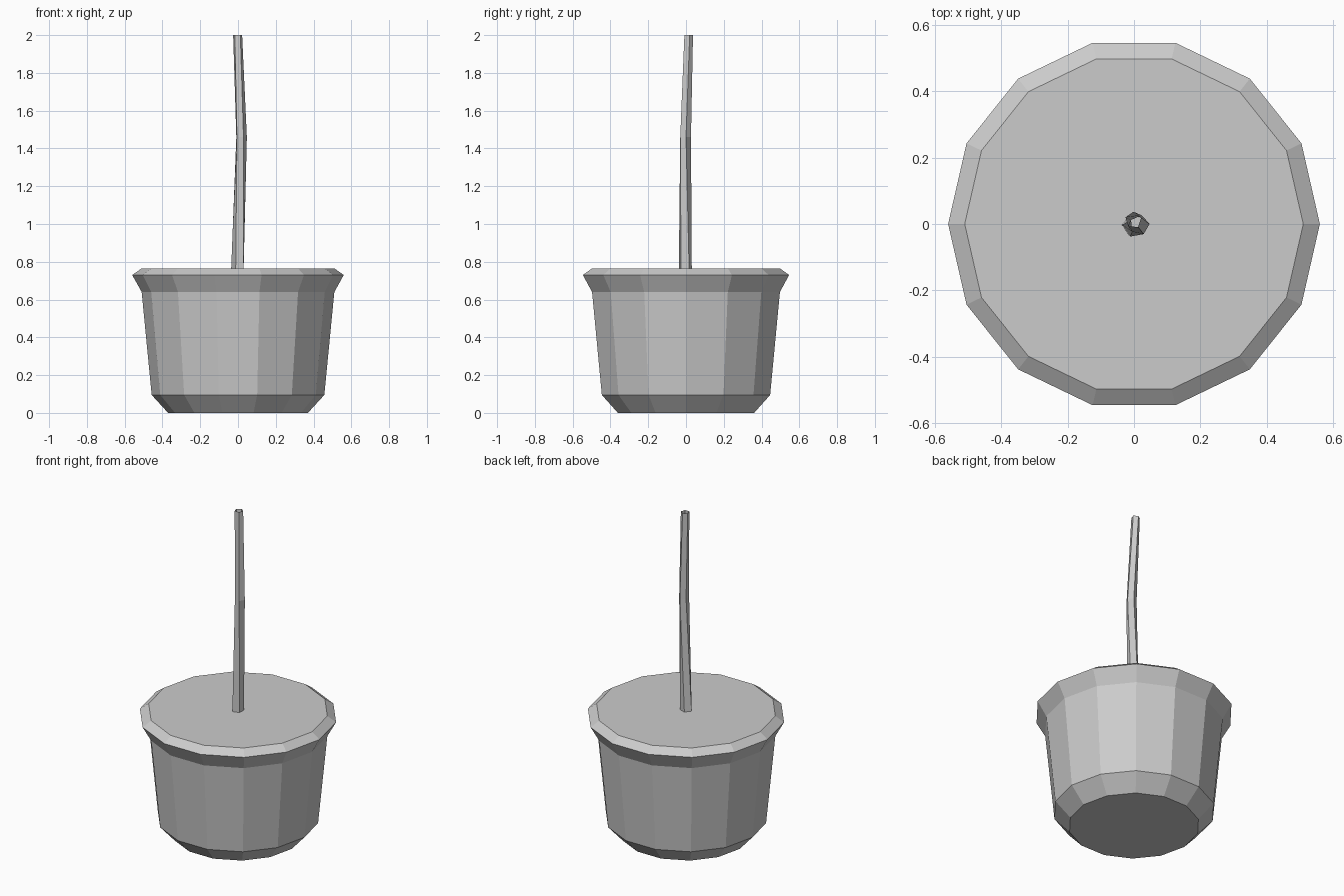
import bpy
import bmesh
from math import sin, cos, pi

if "Cube" in bpy.data.objects:
    bpy.data.objects.remove(bpy.data.objects["Cube"])

grey = bpy.data.materials.new("plain_grey")
grey.diffuse_color = (0.6, 0.6, 0.6, 1)
grey.use_nodes = True
grey.node_tree.nodes["Principled BSDF"].inputs["Base Color"].default_value = grey.diffuse_color


def loft(name, rings, sides, capped):
    """Skin flat polygons through rings of (x, y, z, radius, turn)."""
    bm = bmesh.new()
    loops = []
    for x, y, z, r, turn in rings:
        angles = [turn + 2 * pi * i / sides for i in range(sides)]
        loops.append([bm.verts.new((x + r * cos(a), y + r * sin(a), z)) for a in angles])
    for low, high in zip(loops, loops[1:]):
        for i in range(sides):
            j = (i + 1) % sides
            bm.faces.new((low[i], low[j], high[j], high[i]))
    if capped:
        bm.faces.new(loops[0][::-1])
        bm.faces.new(loops[-1])
    mesh = bpy.data.meshes.new(name)
    bm.to_mesh(mesh)
    bm.free()
    mesh.materials.append(grey)
    obj = bpy.data.objects.new(name, mesh)
    bpy.context.collection.objects.link(obj)
    return obj


# Tapered pot with bevelled foot and flared rim
profile = [(0.0, 0.37), (0.095, 0.457), (0.64, 0.51), (0.73, 0.56), (0.765, 0.51)]
loft("pot", [(0, 0, z, r, 0) for z, r in profile], 14, True)

# Slightly crooked, open-ended hollow stem
loft("stem", [(0.0, -0.004, 0.765, 0.036, 0.6),
              (0.017, -0.003, 1.46, 0.030, 0.1),
              (-0.002, 0.012, 2.0, 0.025, 0.3)], 5, False)
